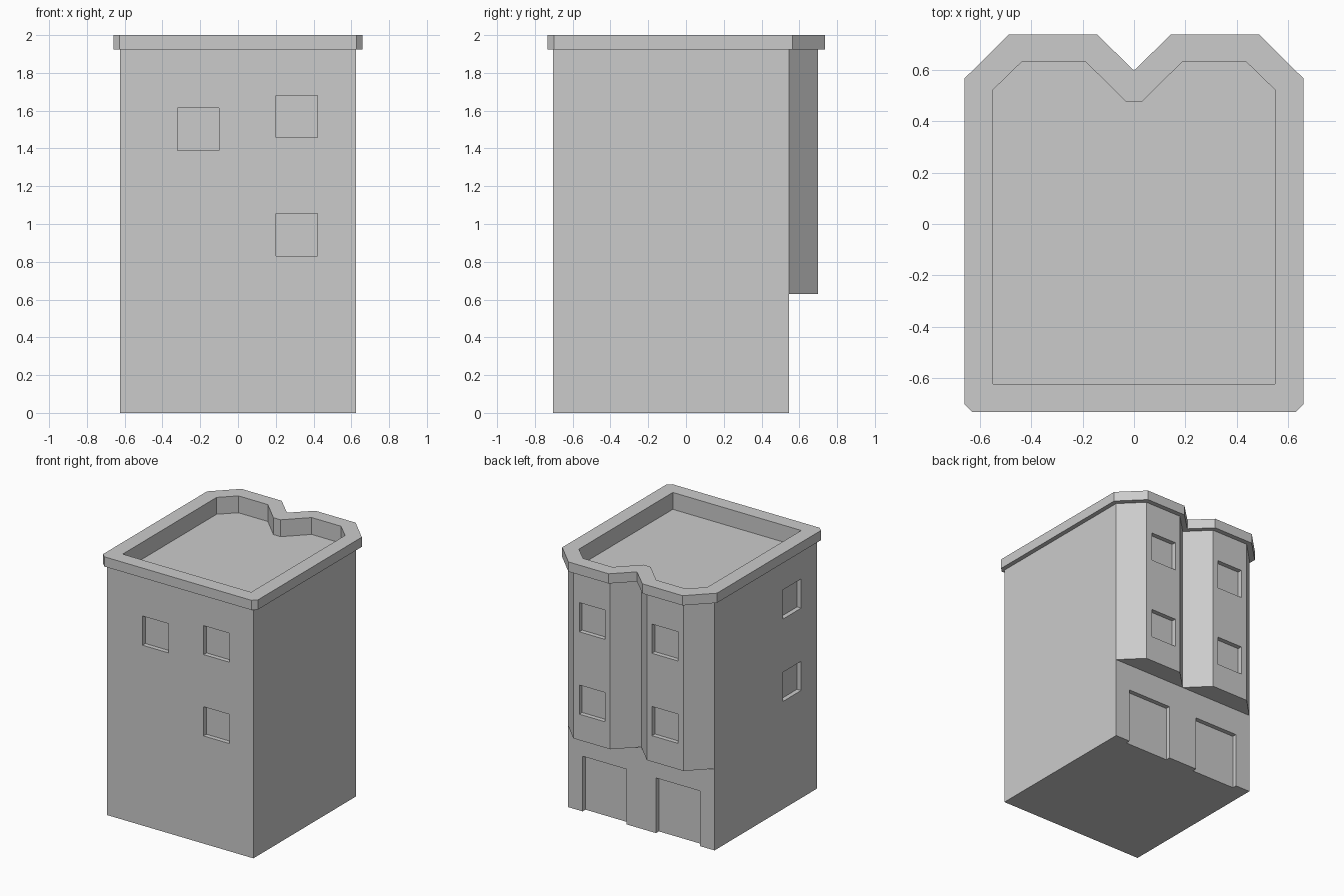
import bpy
import bmesh

cube = bpy.data.objects.get("Cube")
if cube:
    bpy.data.objects.remove(cube, do_unlink=True)

# Single grey for the whole building
grey = bpy.data.materials.new("plain_grey")
grey.use_nodes = True
COLOUR = (0.6, 0.6, 0.6, 1)
grey.diffuse_color = COLOUR
grey.node_tree.nodes["Principled BSDF"].inputs["Base Color"].default_value = COLOUR

HALF, FRONT, BACK, BAY = 0.625, -0.705, 0.545, 0.70
TOP = 1.925
DEPTH = 0.035


def add_prism(bm, outline, z0, z1):
    """Extrude a flat outline from z0 to z1."""
    face = bm.faces.new([bm.verts.new((x, y, z0)) for x, y in outline])
    new = bmesh.ops.extrude_face_region(bm, geom=[face])["geom"]
    verts = [v for v in new if isinstance(v, bmesh.types.BMVert)]
    bmesh.ops.translate(bm, verts=verts, vec=(0, 0, z1 - z0))


def make(name, prisms):
    bm = bmesh.new()
    for outline, z0, z1 in prisms:
        add_prism(bm, outline, z0, z1)
    bmesh.ops.recalc_face_normals(bm, faces=bm.faces)
    mesh = bpy.data.meshes.new(name)
    bm.to_mesh(mesh)
    bm.free()
    mesh.materials.append(grey)
    obj = bpy.data.objects.new(name, mesh)
    bpy.context.collection.objects.link(obj)
    return obj


def rect(x0, x1, y0, y1):
    return [(x0, y0), (x1, y0), (x1, y1), (x0, y1)]


def mirrored(half):
    """Complete a right-hand outline with its mirror image."""
    return half + [(-x, y) for x, y in reversed(half) if x]


def carve(obj, cutter):
    mod = obj.modifiers.new("carve", "BOOLEAN")
    mod.operation = "DIFFERENCE"
    mod.solver = "EXACT"
    mod.object = cutter
    bpy.context.view_layer.objects.active = obj
    bpy.ops.object.modifier_apply(modifier=mod.name)


# Main block, two angled bays at the back and the overhanging cornice
walls = make("walls", [(rect(-HALF, HALF, FRONT, BACK), 0, TOP)])
bay_half = [(HALF, BACK), (0.47, BAY), (0.156, BAY), (0, BACK)]
bays = [make(name, [([(s * x, y) for x, y in bay_half], 0.63, TOP)])
        for name, s in (("left_bay", 1), ("right_bay", -1))]
cornice = make("cornice", [(mirrored(
    [(0.628, -0.732), (0.66, -0.70), (0.66, 0.565), (0.487, 0.737),
     (0.144, 0.737), (0, 0.597)]), TOP, 2)])

# Sunken roof inside the parapet
well = make("roof_well_cutter", [(mirrored(
    [(0.548, -0.622), (0.548, 0.522), (0.437, 0.63), (0.187, 0.63),
     (0.031, 0.475)]), 1.87, 2.1)])

# Window and doorway recesses in the main block
upper, lower = (1.465, 1.69), (0.83, 1.055)
front_y = (FRONT - 0.1, FRONT + DEPTH)
openings = [(rect(-0.32, -0.10, *front_y), 1.39, 1.615),
            (rect(0.20, 0.42, *front_y), 1.457, 1.68),
            (rect(0.20, 0.42, *front_y), *lower)]
for z in (upper, lower):
    openings.append((rect(-HALF - 0.1, DEPTH - HALF, -0.51, -0.29), *z))
for x0, x1 in ((0.125, 0.5), (-0.5, -0.125)):
    openings.append((rect(x0, x1, BACK - DEPTH, BACK + 0.1), -0.1, 0.425))
wall_cutter = make("wall_recess_cutter", openings)

# Window recesses in the bays
bay_cutter = make("bay_recess_cutter", [
    (rect(x0, x0 + 0.22, BAY - DEPTH, BAY + 0.1), *z)
    for x0 in (0.20, -0.42) for z in (upper, lower)])

for part in (walls, cornice, *bays):
    carve(part, well)
carve(walls, wall_cutter)
for bay in bays:
    carve(bay, bay_cutter)
for cutter in (well, wall_cutter, bay_cutter):
    bpy.data.objects.remove(cutter, do_unlink=True)
